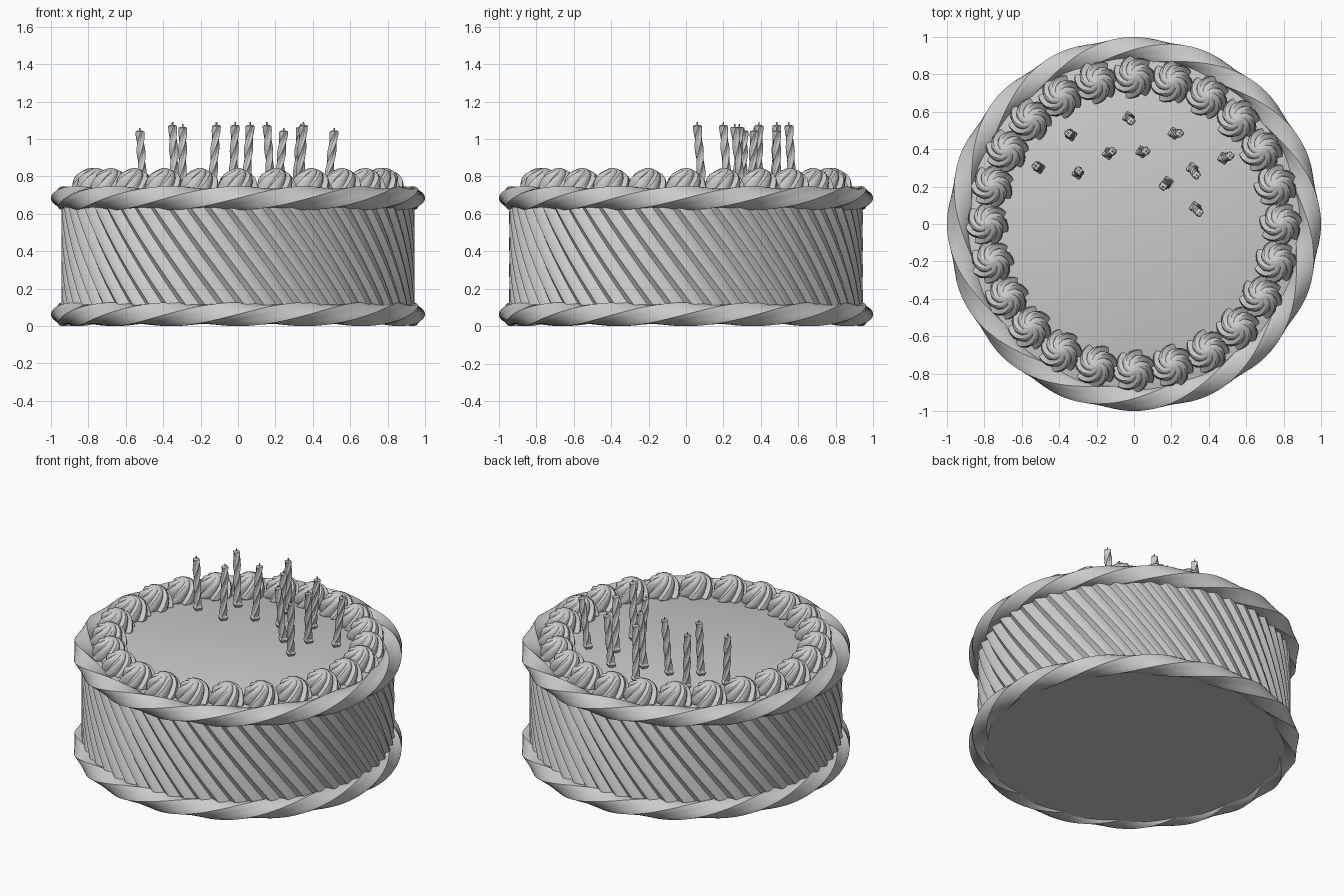
import bpy, bmesh
from math import pi, cos, sin, tau
from mathutils import Vector

if "Cube" in bpy.data.objects:
    bpy.data.objects.remove(bpy.data.objects["Cube"])


def finish(bm, name, angle=30):
    bmesh.ops.recalc_face_normals(bm, faces=bm.faces)
    me = bpy.data.meshes.new(name)
    bm.to_mesh(me)
    bm.free()
    ob = bpy.data.objects.new(name, me)
    bpy.context.collection.objects.link(ob)
    bpy.ops.object.select_all(action='DESELECT')
    ob.select_set(True)
    bpy.context.view_layer.objects.active = ob
    bpy.ops.object.shade_smooth_by_angle(angle=angle * pi / 180)
    return ob


def skin(bm, rings, loop=False):
    """Bridge rings of points; cap the ends unless looped."""
    vs = [[bm.verts.new(p) for p in ring] for ring in rings]
    n = len(vs[0])
    for i in range(len(vs) if loop else len(vs) - 1):
        a, b = vs[i], vs[(i + 1) % len(vs)]
        for j in range(n):
            k = (j + 1) % n
            bm.faces.new((a[j], a[k], b[k], b[j]))
    if not loop:
        bm.faces.new(vs[0])
        bm.faces.new(vs[-1])


def fluted(bm, rows, lobe, lobes, base=(0, 0, 0), lean=(0, 0), spin=0):
    """Twisted fluted column. rows: (z, radius, twist); lobe: radius factors of one flute."""
    n = lobes * len(lobe)
    z0, z1 = rows[0][0], rows[-1][0]
    rings = []
    for z, r, tw in rows:
        t = (z - z0) / (z1 - z0)
        c = Vector(base) + Vector((lean[0] * t, lean[1] * t, z))
        rings.append([c + Vector((cos(a), sin(a), 0)) * r * lobe[j % len(lobe)]
                      for j in range(n) for a in [tau * j / n + tw + spin]])
    skin(bm, rings)


# cake side with slanted piped ribs
bm = bmesh.new()
fluted(bm, [(0.02 + 0.67 * i / 16, 0.945, -0.54 * i / 16) for i in range(17)],
       [1, 0.998, 0.992, 0.984, 0.974, 0.984], 56)
finish(bm, "cake_body")

# flat icing on the top
bm = bmesh.new()
fluted(bm, [(0.66, 0.92, 0), (0.70, 0.91, 0), (0.712, 0.88, 0)], [1], 96)
finish(bm, "top_icing")


# twisted rope borders
def rope(name, z):
    bm = bmesh.new()
    side = [1, 0.9, 0.83, 0.8, 0.83, 0.9]
    n, steps, rings = 24, 160, []
    for i in range(steps):
        a = tau * i / steps
        ring = []
        for j in range(n):
            b = tau * j / n + 4 * a
            r = side[j % 6] * 0.067
            R = 0.933 + r * cos(b)
            ring.append((R * cos(a), R * sin(a), z + 0.95 * r * sin(b)))
        rings.append(ring)
    skin(bm, rings, True)
    finish(bm, name)


rope("bottom_border", 0.063)
rope("top_border", 0.684)

# ring of piped swirls
prof = [(0.695, 0.105, 0), (0.715, 0.118, 0.1), (0.74, 0.112, 0.3), (0.765, 0.103, 0.5),
        (0.79, 0.094, 0.72), (0.812, 0.076, 1.0), (0.828, 0.052, 1.35),
        (0.84, 0.026, 1.8), (0.846, 0.004, 2.2)]
bm = bmesh.new()
for i in range(24):
    a = tau * i / 24
    fluted(bm, prof, [1, 0.98, 0.94, 0.87, 0.78], 7, (0.785 * cos(a), 0.785 * sin(a), 0), spin=a)
finish(bm, "icing_swirls", 35)

# leaning twisted candles: base x, y, lean x, y, top height
candles = [(-.505, .30, -.02, .01, 1.06), (-.335, .475, -.015, .01, 1.09),
           (-.30, .27, .005, .015, 1.08), (-.14, .375, .025, .015, 1.09),
           (-.03, .57, .015, -.02, 1.09), (.04, .385, .025, .005, 1.09),
           (.18, .225, -.025, -.025, 1.09), (.21, .485, .035, 0, 1.06),
           (.31, .30, .025, -.04, 1.08), (.325, .09, .025, -.03, 1.09),
           (.475, .35, .04, .015, 1.06)]
wax, wick = bmesh.new(), bmesh.new()
for x, y, dx, dy, top in candles:
    b, h = 0.70, top - 0.02
    rows = [(b, 0.012, 0), (b + 0.015, 0.026, 0.1), (b + 0.03, 0.034, 0.2), (b + 0.042, 0.024, 0.4)]
    rows += [(b + 0.05 + (h - b - 0.05) * i / 14, 0.024, 0.4 + 4.5 * i / 14) for i in range(15)]
    rows.append((h + 0.005, 0.014, 4.95))
    fluted(wax, rows, [1, 0.85, 0.7, 0.85], 4, (x, y, 0), (dx, dy))
    fluted(wick, [(h, 0.005, 0), (top, 0.004, 0)], [1], 6, (x + dx, y + dy, 0))
finish(wax, "candles")
finish(wick, "candle_wicks")
